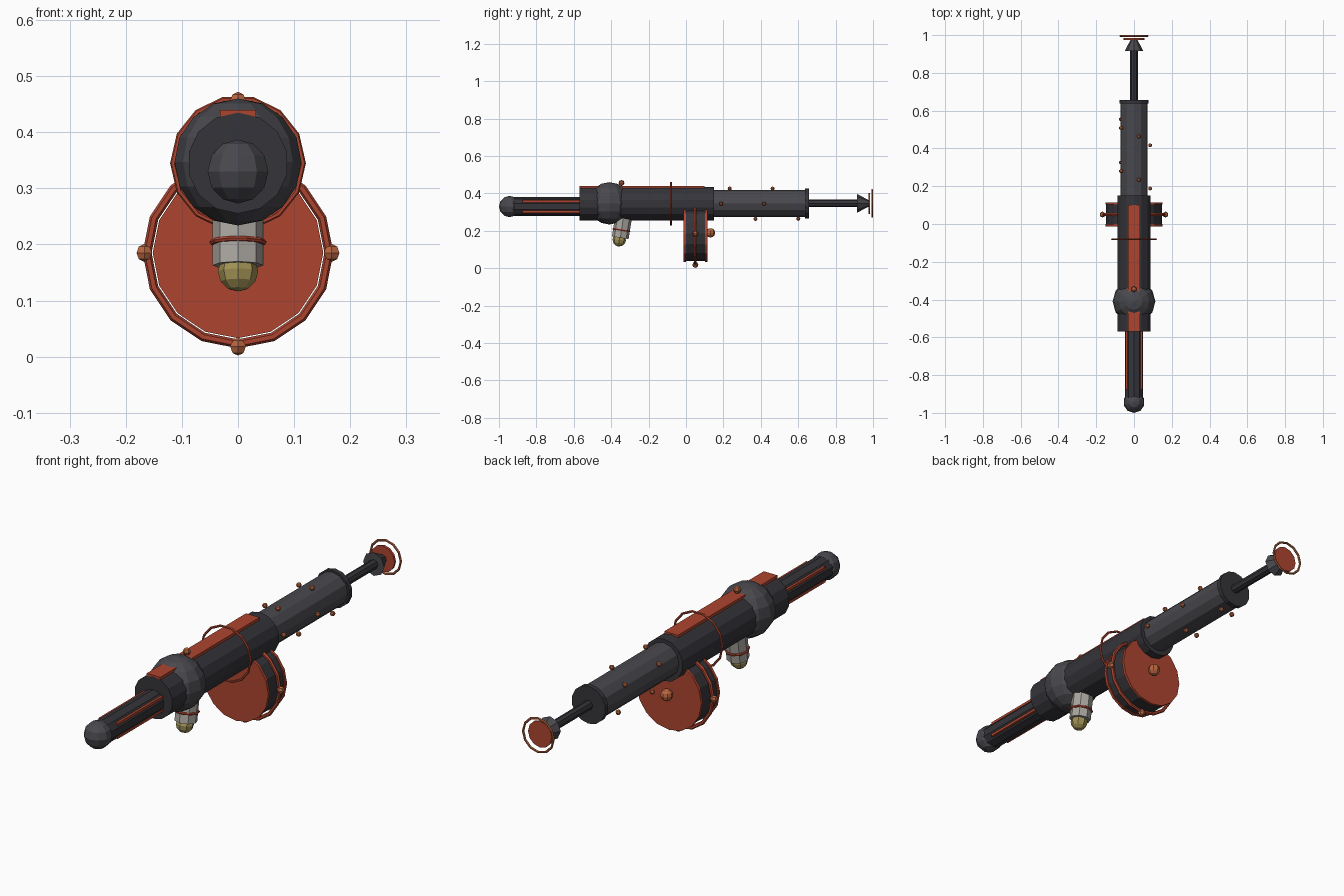
import bpy
from math import sin, cos, pi, radians

if "Cube" in bpy.data.objects:
    bpy.data.objects.remove(bpy.data.objects["Cube"])


def material(name, rgb):
    m = bpy.data.materials.new(name)
    m.diffuse_color = (*rgb, 1)
    m.use_nodes = True
    m.node_tree.nodes["Principled BSDF"].inputs["Base Color"].default_value = m.diffuse_color
    return m


DARK = material("dark_metal", (0.035, 0.035, 0.042))
STEEL = material("grey_metal", (0.065, 0.065, 0.075))
RED = material("red_paint", (0.42, 0.06, 0.03))
COPPER = material("copper", (0.48, 0.13, 0.05))
PALE = material("pale_metal", (0.40, 0.38, 0.35))
BRASS = material("brass", (0.36, 0.29, 0.09))
AXIS = (pi / 2, 0, 0)      # lays a primitive's z axis along -y
ZC = 0.345                 # height of the main axis


def finish(name, mat):
    o = bpy.context.object
    o.name = name
    o.data.materials.append(mat)
    return o


def tube(name, y0, y1, z, r, sides, mat, r1=None):
    """Cylinder or cone along y; r at y0, r1 at y1."""
    bpy.ops.mesh.primitive_cone_add(
        vertices=sides, radius1=r if r1 is None else r1, radius2=r,
        depth=y1 - y0, location=(0, (y0 + y1) / 2, z), rotation=AXIS)
    return finish(name, mat)


def ball(name, loc, r, mat, seg=6, rings=4):
    bpy.ops.mesh.primitive_uv_sphere_add(segments=seg, ring_count=rings, radius=r, location=loc)
    return finish(name, mat)


def ring(name, loc, major, minor, mat, seg=14, rot=AXIS):
    bpy.ops.mesh.primitive_torus_add(
        major_radius=major, minor_radius=minor, major_segments=seg,
        minor_segments=6, location=loc, rotation=rot)
    return finish(name, mat)


def box(name, loc, size, mat, rot=(0, 0, 0)):
    bpy.ops.mesh.primitive_cube_add(size=1, location=loc, rotation=rot)
    bpy.context.object.scale = size
    return finish(name, mat)


# Front probe with rounded tip and four red inlay bars
tube("probe_barrel", -0.94, -0.55, 0.33, 0.05, 10, DARK)
ball("probe_tip", (0, -0.943, 0.33), 0.057, STEEL, 10, 6)
for i, a in enumerate((32, 148, 212, 328)):
    a = radians(a)
    box(f"probe_bar_{i}", (0.046 * cos(a), -0.72, 0.33 + 0.053 * sin(a)),
        (0.011, 0.31, 0.011), RED)

# Main body, bulge, top strip and hoop
tube("main_body", -0.57, 0.15, ZC, 0.09, 14, DARK)
ball("body_bulge", (0, -0.41, 0.347), 0.113, STEEL, 12, 8)
box("top_strip", (0, -0.235, 0.43), (0.064, 0.67, 0.02), RED)
ball("top_stud", (0, -0.345, 0.456), 0.016, COPPER)
ring("body_hoop", (0, -0.08, ZC), 0.116, 0.005, RED)

# Rear tube with rim and a spiral of studs
tube("rear_tube", 0.14, 0.645, ZC + 0.002, 0.072, 12, STEEL)
tube("rear_rim", 0.637, 0.657, ZC + 0.002, 0.08, 14, DARK)
for i in range(10):
    a = i * 2 * pi / 5
    ball(f"tube_stud_{i}", (0.085 * cos(a), 0.188 + 0.0458 * i, ZC + 0.085 * sin(a)),
         0.011, COPPER)

# Plunger rod, flared end, disc and ring
tube("plunger_rod", 0.65, 0.93, 0.347, 0.02, 8, DARK)
tube("plunger_flare", 0.915, 0.975, 0.347, 0.05, 8, STEEL, 0.018)
tube("plunger_disc", 0.975, 0.985, 0.347, 0.056, 12, RED)
ring("plunger_ring", (0, 0.995, 0.347), 0.072, 0.005, COPPER, 12)

# Drum hung under the body
DZ = 0.185
tube("drum", -0.002, 0.105, DZ, 0.147, 16, DARK)
for n, y in (("front", -0.013), ("rear", 0.102)):
    tube(f"drum_plate_{n}", y, y + 0.012, DZ, 0.152, 16, RED)
ring("drum_band", (0, 0.05, DZ), 0.162, 0.008, RED, 16)
for i in range(4):
    a = i * pi / 2
    ball(f"drum_stud_{i}", (0.167 * cos(a), 0.05, DZ + 0.167 * sin(a)), 0.016, COPPER)
ball("drum_hub", (0, 0.131, 0.189), 0.025, COPPER, 8, 6)

# Tilted lamp socket with band and brass bulb
TILT = (radians(-9), 0, 0)
bpy.ops.mesh.primitive_cone_add(vertices=8, radius1=0.045, radius2=0.045, depth=0.12,
                                location=(0, -0.342, 0.222), rotation=TILT)
finish("lamp_socket", PALE)
ring("lamp_band", (0, -0.345, 0.204), 0.046, 0.005, RED, 10, TILT)
bulb = ball("lamp_bulb", (0, -0.357, 0.152), 0.036, BRASS, 8, 6)
bulb.rotation_euler = TILT
